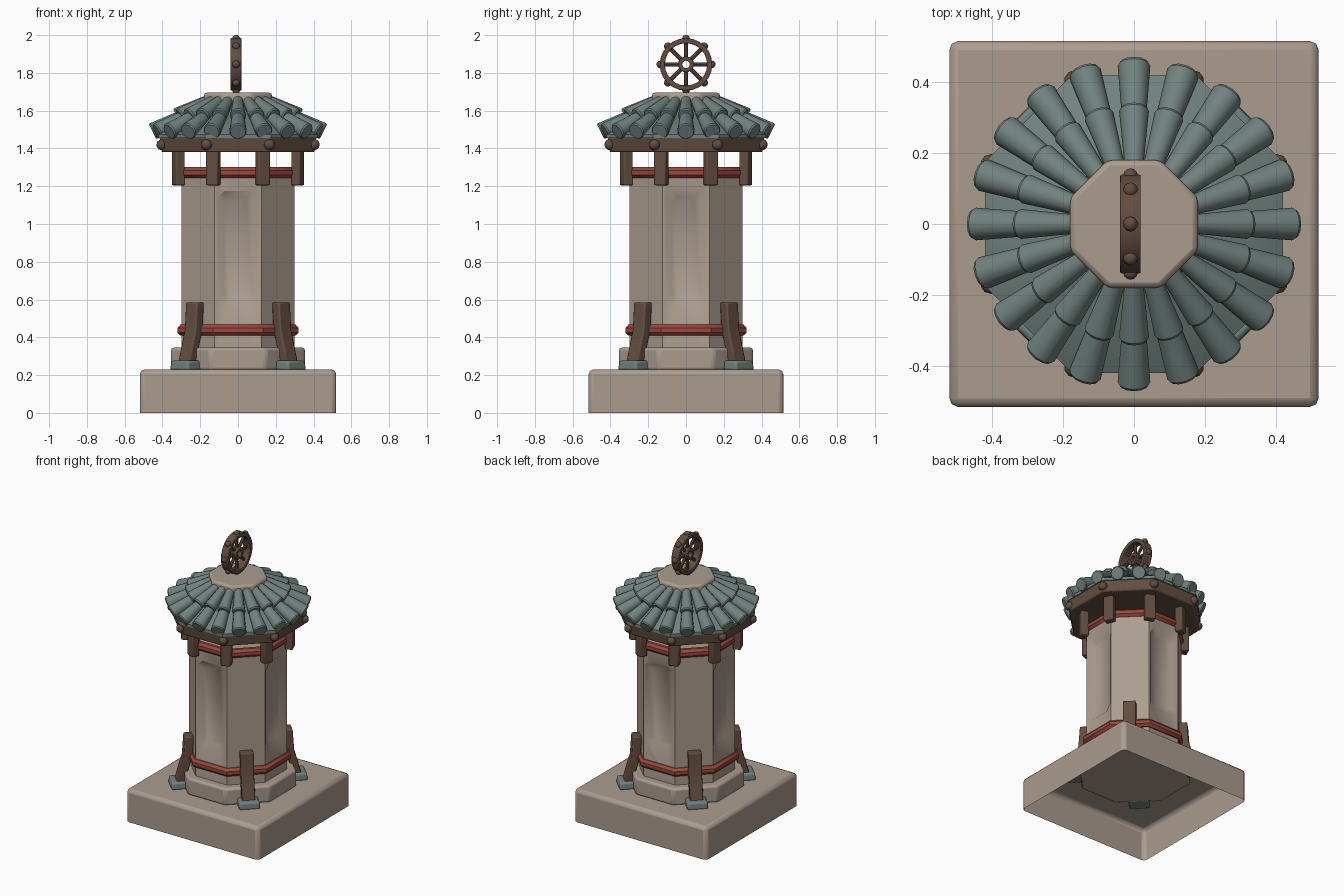
import bpy, bmesh, math
from math import sin, cos, pi, radians
from mathutils import Vector, Matrix

if "Cube" in bpy.data.objects:
    bpy.data.objects.remove(bpy.data.objects["Cube"])


def mat(name, col):
    m = bpy.data.materials.new(name)
    m.diffuse_color = (*col, 1)
    m.use_nodes = True
    m.node_tree.nodes["Principled BSDF"].inputs["Base Color"].default_value = m.diffuse_color
    return m


STONE = mat("warm_stone", (0.41, 0.335, 0.275))
TILE = mat("green_tile", (0.165, 0.225, 0.21))
WOOD = mat("dark_wood", (0.125, 0.075, 0.052))
RED = mat("red_band", (0.33, 0.065, 0.045))


def finish(bm, name, m, bevel=0.0, smooth=35):
    bmesh.ops.recalc_face_normals(bm, faces=bm.faces)
    me = bpy.data.meshes.new(name)
    bm.to_mesh(me)
    bm.free()
    ob = bpy.data.objects.new(name, me)
    bpy.context.collection.objects.link(ob)
    me.materials.append(m)
    if bevel:
        b = ob.modifiers.new("bevel", 'BEVEL')
        b.width, b.segments, b.limit_method = bevel, 2, 'ANGLE'
        b.angle_limit = radians(40)
    bpy.ops.object.select_all(action='DESELECT')
    ob.select_set(True)
    bpy.context.view_layer.objects.active = ob
    bpy.ops.object.shade_smooth_by_angle(angle=radians(smooth))
    return ob


def loft(bm, loops, cap=True, closed=False, M=Matrix()):
    """Skin a list of equally long point loops."""
    rows = [[bm.verts.new(M @ Vector(p)) for p in lp] for lp in loops]
    n = len(rows[0])
    pairs = list(zip(rows, rows[1:])) + ([(rows[-1], rows[0])] if closed else [])
    for a, b in pairs:
        for i in range(n):
            j = (i + 1) % n
            bm.faces.new((a[i], a[j], b[j], b[i]))
    if cap and not closed:
        bm.faces.new(rows[0][::-1])
        bm.faces.new(rows[-1])


def octagon(a, z):
    """Octagon with flat sides to the front, given its flat radius."""
    r = a / cos(pi / 8)
    return [(r * cos(pi / 8 + k * pi / 4), r * sin(pi / 8 + k * pi / 4), z) for k in range(8)]


def prism(name, profile, m, bevel=0.0, closed=False):
    bm = bmesh.new()
    loft(bm, [octagon(a, z) for a, z in profile], closed=closed)
    return finish(bm, name, m, bevel)


def rect(r, z, d, w):
    return [(r - d / 2, -w / 2, z), (r + d / 2, -w / 2, z), (r + d / 2, w / 2, z), (r - d / 2, w / 2, z)]


def rot(a):
    return Matrix.Rotation(a, 4, 'Z')


# Base block, hollow and open underneath
bm = bmesh.new()
loft(bm, [[(sx * 0.52, sy * 0.515, z) for sx, sy in ((-1, -1), (1, -1), (1, 1), (-1, 1))] for z in (0, 0.23)])
bm.faces.ensure_lookup_table()
low = [f for f in bm.faces if all(v.co.z < 0.01 for v in f.verts)]
bmesh.ops.delete(bm, geom=low, context='FACES_ONLY')
finish(bm, "base_block", STONE, 0.025)

# Octagonal step
prism("octagonal_step", [(0.355, 0.225), (0.355, 0.345)], STONE, 0.015)

# Tower body with recessed panels on the four main sides
body = prism("tower_body", [(0.298, 0.30), (0.298, 1.285)], STONE)


def panel(y, w, z0, z1, c):
    return [(-w + c, y, z0), (w - c, y, z0), (w, y, z0 + c), (w, y, z1 - c),
            (w - c, y, z1), (-w + c, y, z1), (-w, y, z1 - c), (-w, y, z0 + c)]


bm = bmesh.new()
for k in range(4):
    loft(bm, [panel(-0.318, 0.135, 0.53, 1.20, 0.045), panel(-0.268, 0.075, 0.60, 1.14, 0.03)], M=rot(k * pi / 2))
cutter = finish(bm, "panel_cutter", STONE)
cutter.hide_render = True
mod = body.modifiers.new("panels", 'BOOLEAN')
mod.operation, mod.solver, mod.object = 'DIFFERENCE', 'EXACT', cutter
bpy.context.view_layer.objects.active = body
bpy.ops.object.modifier_apply(modifier=mod.name)
bpy.data.objects.remove(cutter)

# Red bands around the body
for name, a, z in (("lower_band", 0.295, 0.438), ("upper_band", 0.288, 1.272)):
    prism(name, [(a + 0.028 * cos(t * pi / 4 + pi / 8), z + 0.031 * sin(t * pi / 4 + pi / 8)) for t in range(8)],
          RED, closed=True)

# Slanted corner legs on tile-coloured feet
bm, bf = bmesh.new(), bmesh.new()
for k in range(4):
    M = rot(pi / 4 + k * pi / 2)
    loft(bm, [rect(r, z, 0.056, 0.085) for r, z in ((0.385, 0.25), (0.355, 0.36), (0.332, 0.44), (0.322, 0.585))], M=M)
    loft(bf, [rect(0.39, 0.225, 0.11, 0.14), rect(0.39, 0.277, 0.10, 0.13)], M=M)
finish(bm, "corner_legs", WOOD, 0.008)
finish(bf, "leg_feet", TILE, 0.012)

# Posts carrying the roof, on the eight corners
bm = bmesh.new()
for k in range(8):
    loft(bm, [rect(0.342, z, 0.052, 0.068) for z in (1.205, 1.40)], M=rot(pi / 8 + k * pi / 4))
finish(bm, "roof_posts", WOOD, 0.008)

# Eaves ring with studs on its corners
prism("eaves_ring", [(0.405, 1.38), (0.415, 1.46)], WOOD, 0.008)
bm = bmesh.new()
for k in range(8):
    a = pi / 8 + k * pi / 4
    bmesh.ops.create_icosphere(bm, subdivisions=2, radius=0.03,
                               matrix=Matrix.Translation((0.436 * cos(a), 0.436 * sin(a), 1.42)))
finish(bm, "eaves_studs", WOOD)

# Roof underlay and top cap
prism("roof_underlay", [(0.42, 1.455), (0.42, 1.475), (0.16, 1.645)], TILE)
prism("roof_cap", [(0.18, 1.62), (0.18, 1.695)], STONE, 0.015)


# Two overlapping rows of tapered round tiles
def tube(bm, p, q, r0, r1, M, n=12):
    d = (q - p).normalized()
    u = Vector((0, 1, 0))
    v = d.cross(u)
    ring = lambda c, r: [c + (u * cos(t * 2 * pi / n) + v * sin(t * 2 * pi / n)) * r for t in range(n)]
    loft(bm, [ring(p, r0), ring(q - d * 0.008, r1), ring(q, r1 - 0.005)], M=M)


bm = bmesh.new()
for k in range(20):
    M = rot(k * pi / 10)
    tube(bm, Vector((0.25, 0, 1.592)), Vector((0.452, 0, 1.489)), 0.030, 0.046, M)
    tube(bm, Vector((0.15, 0, 1.662)), Vector((0.325, 0, 1.572)), 0.025, 0.042, M)
finish(bm, "roof_tiles", TILE)

# Wheel finial: rim, hub, spokes and knobs in the yz plane
WC = Matrix.Translation((-0.01, 0, 1.845))


def annulus(bm, r0, r1, h, n):
    loft(bm, [[(x, r * cos(t * 2 * pi / n), r * sin(t * 2 * pi / n)) for x, r in
               ((-h, r0), (h, r0), (h, r1), (-h, r1))] for t in range(n)], closed=True, M=WC)


bm = bmesh.new()
annulus(bm, 0.112, 0.139, 0.029, 24)
annulus(bm, 0.02, 0.042, 0.026, 16)
finish(bm, "wheel_rim_and_hub", WOOD, 0.004)
bm, bk = bmesh.new(), bmesh.new()
for k in range(8):
    M = WC @ Matrix.Rotation(k * pi / 4, 4, 'X')
    loft(bm, [[(0.011 * cos(t * pi / 4), 0.011 * sin(t * pi / 4), z) for t in range(8)] for z in (0.035, 0.118)], M=M)
    bmesh.ops.create_icosphere(bk, subdivisions=2, radius=0.021, matrix=M @ Matrix.Translation((0, 0, 0.136)))
finish(bm, "wheel_spokes", WOOD)
finish(bk, "wheel_knobs", WOOD)
